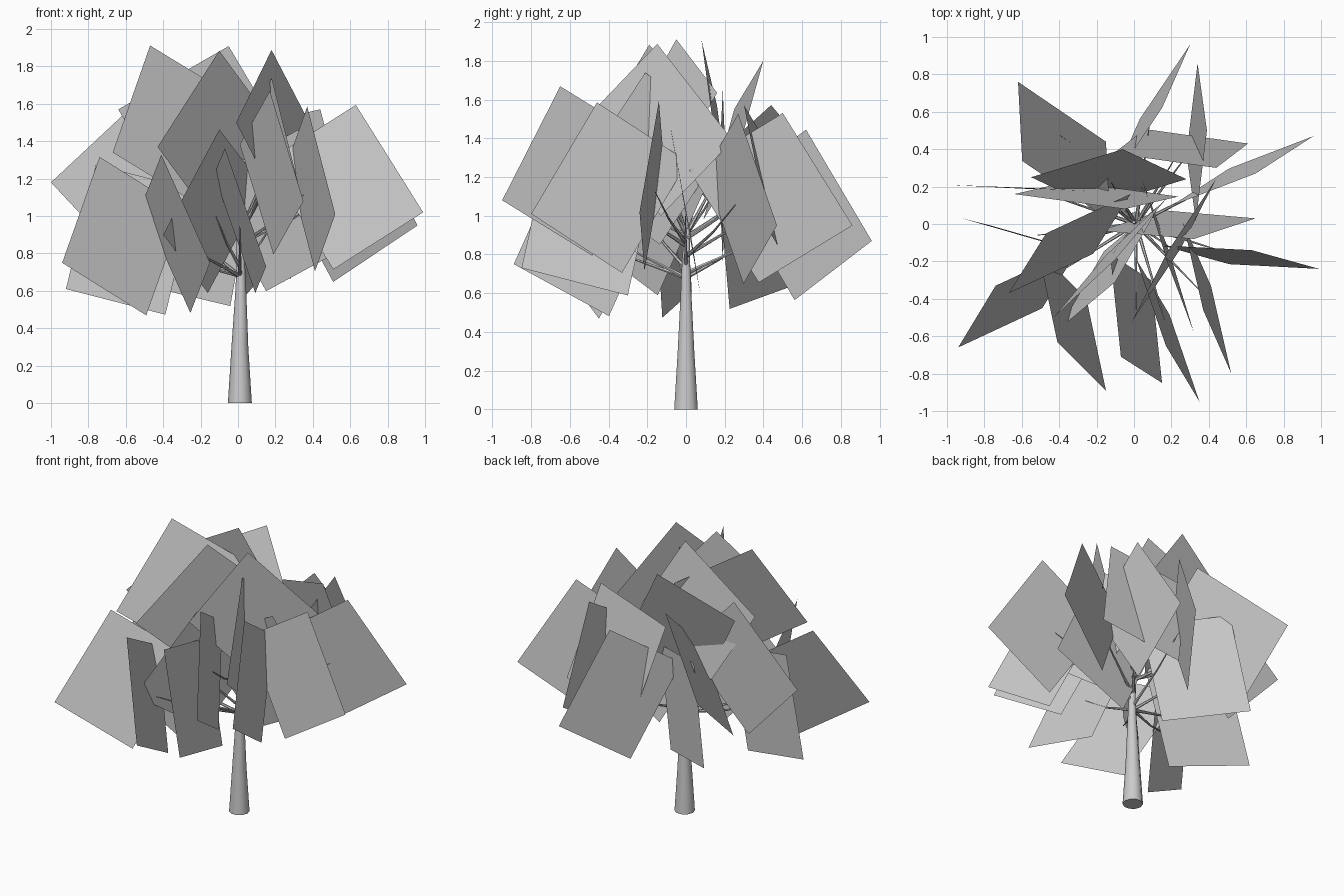
import bpy, math
from mathutils import Vector

default_cube = bpy.data.objects.get("Cube")
if default_cube:
    bpy.data.objects.remove(default_cube, do_unlink=True)

LONG_SIDE, SHORT_SIDE = 0.685, 0.57


def make_material(name, value):
    material = bpy.data.materials.new(name)
    material.use_nodes = True
    colour = (value, value, value, 1)
    material.diffuse_color = colour
    material.node_tree.nodes["Principled BSDF"].inputs["Base Color"].default_value = colour
    return material


grey = make_material("plain grey", 0.6)


def foliage_corners(x, y, z, rise_x, rise_y, heading):
    """Rectangle from its outer corner, the lean of its long side and the heading of its short side."""
    corner = Vector((x, y, z)) / 100
    rise = Vector((rise_x, rise_y, 0)) / 100
    rise.z = math.sqrt(LONG_SIDE ** 2 - rise.length_squared)
    angle = math.radians(heading)
    inward = Vector((math.cos(angle), math.sin(angle), 0))
    inward.z = -inward.dot(rise) / rise.z
    inward = inward.normalized() * SHORT_SIDE
    return [corner, corner + rise, corner + rise + inward, corner + inward]


def make_card(name, corners):
    mesh = bpy.data.meshes.new(name)
    mesh.from_pydata(corners, [], [(0, 1, 2, 3)])
    mesh.materials.append(grey)
    card = bpy.data.objects.new(name, mesh)
    bpy.context.collection.objects.link(card)


def make_limb(name, points, radii, sides):
    """Tapered round limb along a path."""
    curve = bpy.data.curves.new(name, "CURVE")
    curve.dimensions = "3D"
    curve.bevel_depth = 1
    curve.bevel_resolution = sides // 4
    curve.use_fill_caps = True
    spline = curve.splines.new("POLY")
    spline.points.add(len(points) - 1)
    for target, place, radius in zip(spline.points, points, radii):
        target.co = (*place, 1)
        target.radius = radius
    curve.materials.append(grey)
    limb = bpy.data.objects.new(name, curve)
    bpy.context.collection.objects.link(limb)
    bpy.ops.object.select_all(action="DESELECT")
    limb.select_set(True)
    bpy.context.view_layer.objects.active = limb
    bpy.ops.object.convert(target="MESH")
    bpy.ops.object.shade_smooth_by_angle(angle=math.radians(50))


# Outer corner, lean of the long side (hundredths), heading of the short side (degrees)
right_foliage = [
    (99, -24, 102, -36, 10, 177), (96, 47, 95, -31, -20, 201),
    (65, 3, 87, -33, -11, 175), (61, 43, 92, -17, -13, 172),
]
back_foliage = [
    (30, 96, 87, -15, -34, 236), (34, 86, 95, 5, -36, 263),
    (-62, 76, 119, 47, -32, 273), (-51, 53, 63, 12, -6, 327),
    (-21, 9, 98, -34, 16, 17),
]
left_foliage = [
    (-100, 21, 118, 50, -2, 357), (-92, 3, 61, 16, -4, 344),
    (-94, -66, 75, 20, 33, 25), (-64, 16, 157, 59, -8, 13),
    (-67, -37, 134, 20, 32, 25), (-40, -56, 90, 30, 25, 60),
]
front_foliage = [
    (-15, -89, 75, -26, 26, 102), (15, -85, 73, -22, 14, 96),
    (35, -95, 108, -18, 30, 109), (52, -80, 101, -15, 34, 103),
    (32, -58, 118, -14, 37, 107), (-43, -50, 137, 33, 31, 50),
    (25, -13, 100, -26, -39, 63),
]

# Trunk with a thin leader
make_limb("trunk", [(0.01, 0, 0), (0.01, 0, 0.3), (0.015, 0, 0.6), (0.015, 0, 0.76), (0, 0.01, 1.05)],
          [0.064, 0.045, 0.029, 0.022, 0.008], 12)

# Foliage cards, each carried by a slender branch
groups = {"right": right_foliage, "back": back_foliage,
          "left": left_foliage, "front": front_foliage}
for side, cards in groups.items():
    for number, values in enumerate(cards):
        corners = foliage_corners(*values)
        make_card(f"{side}_foliage_{number}", corners)
        centre = sum(corners, Vector()) / len(corners)
        start = Vector((0.01, 0, min(0.9, max(0.68, centre.z - 0.3))))
        bend = start.lerp(centre, 0.5) - Vector((0, 0, 0.02))
        tip = start.lerp(centre, 0.9)
        make_limb(f"{side}_branch_{number}", [start, bend, tip], [0.011, 0.006, 0.002], 6)
